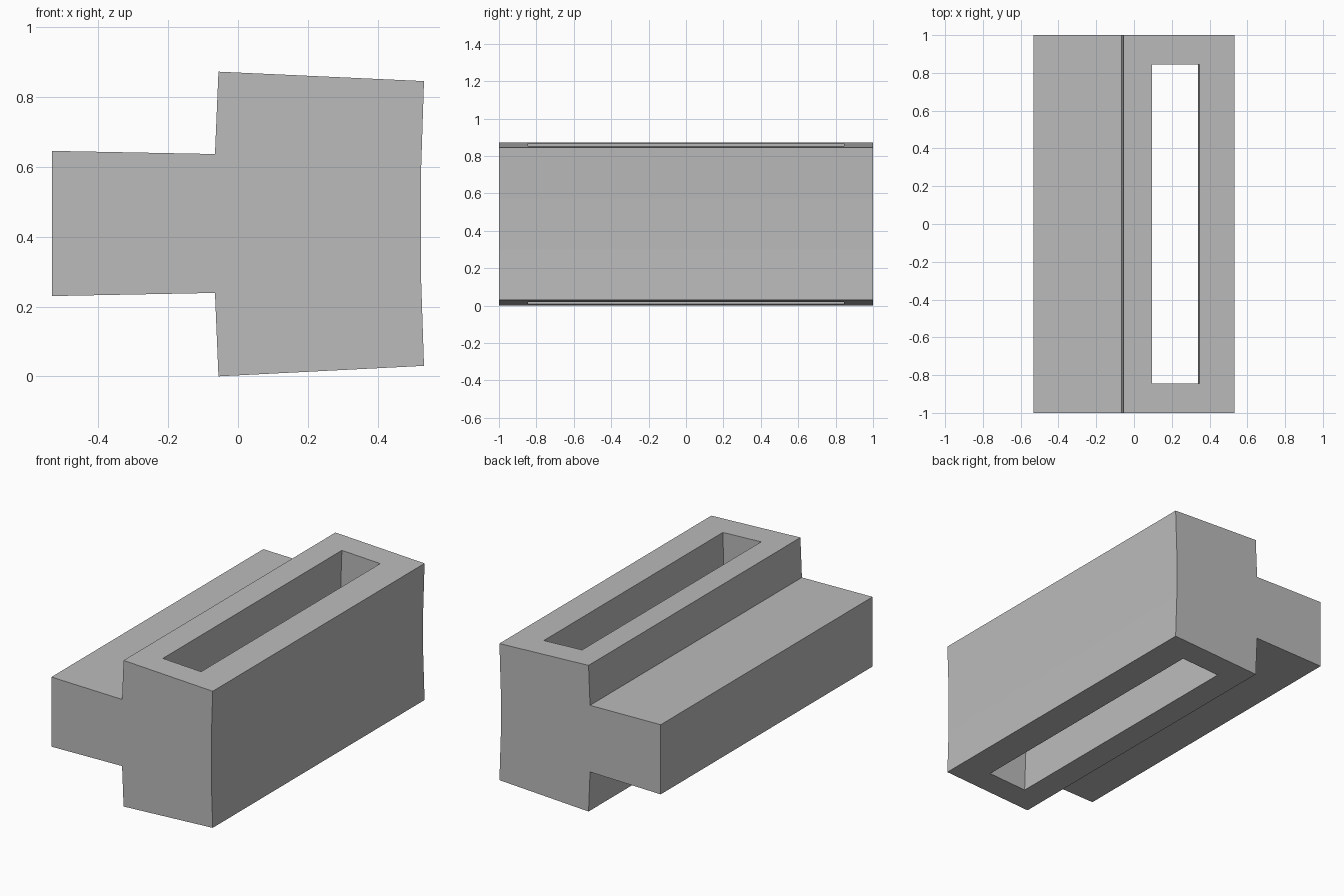
import bpy
import bmesh

cube = bpy.data.objects.get("Cube")
if cube:
    bpy.data.objects.remove(cube, do_unlink=True)

grey = bpy.data.materials.new("plain grey")
grey.use_nodes = True
colour = (0.5, 0.5, 0.5, 1)
grey.diffuse_color = colour
grey.node_tree.nodes["Principled BSDF"].inputs["Base Color"].default_value = colour


def extrude_profile(name, points, half_length):
    """Extrude an x-z outline along y, centred on y = 0."""
    bm = bmesh.new()
    face = bm.faces.new([bm.verts.new((x, -half_length, z)) for x, z in points])
    result = bmesh.ops.extrude_face_region(bm, geom=[face])
    verts = [v for v in result["geom"] if isinstance(v, bmesh.types.BMVert)]
    bmesh.ops.translate(bm, verts=verts, vec=(0, 2 * half_length, 0))
    bmesh.ops.recalc_face_normals(bm, faces=bm.faces)
    mesh = bpy.data.meshes.new(name)
    bm.to_mesh(mesh)
    bm.free()
    mesh.materials.append(grey)
    obj = bpy.data.objects.new(name, mesh)
    bpy.context.collection.objects.link(obj)
    return obj


# Slightly bowed T-shaped block
block = extrude_profile("slotted_block", [
    (-0.056, 0), (0.533, 0.03), (0.524, 0.30), (0.524, 0.57),
    (0.533, 0.846), (-0.056, 0.873), (-0.066, 0.637),
    (-0.533, 0.646), (-0.533, 0.23), (-0.066, 0.239)], 1)

# Through slot whose side walls follow the same bow
cutter = extrude_profile("slot_cutter", [
    (0.095, -0.1), (0.348, -0.1), (0.348, 0.02), (0.34, 0.30), (0.34, 0.57),
    (0.348, 0.855), (0.348, 1), (0.095, 1), (0.095, 0.866),
    (0.086, 0.60), (0.086, 0.27), (0.095, 0.008)], 0.845)
cutter.hide_render = True

cut = block.modifiers.new("slot", 'BOOLEAN')
cut.operation = 'DIFFERENCE'
cut.solver = 'EXACT'
cut.object = cutter
bpy.context.view_layer.objects.active = block
bpy.ops.object.modifier_apply(modifier=cut.name)
bpy.data.objects.remove(cutter, do_unlink=True)
